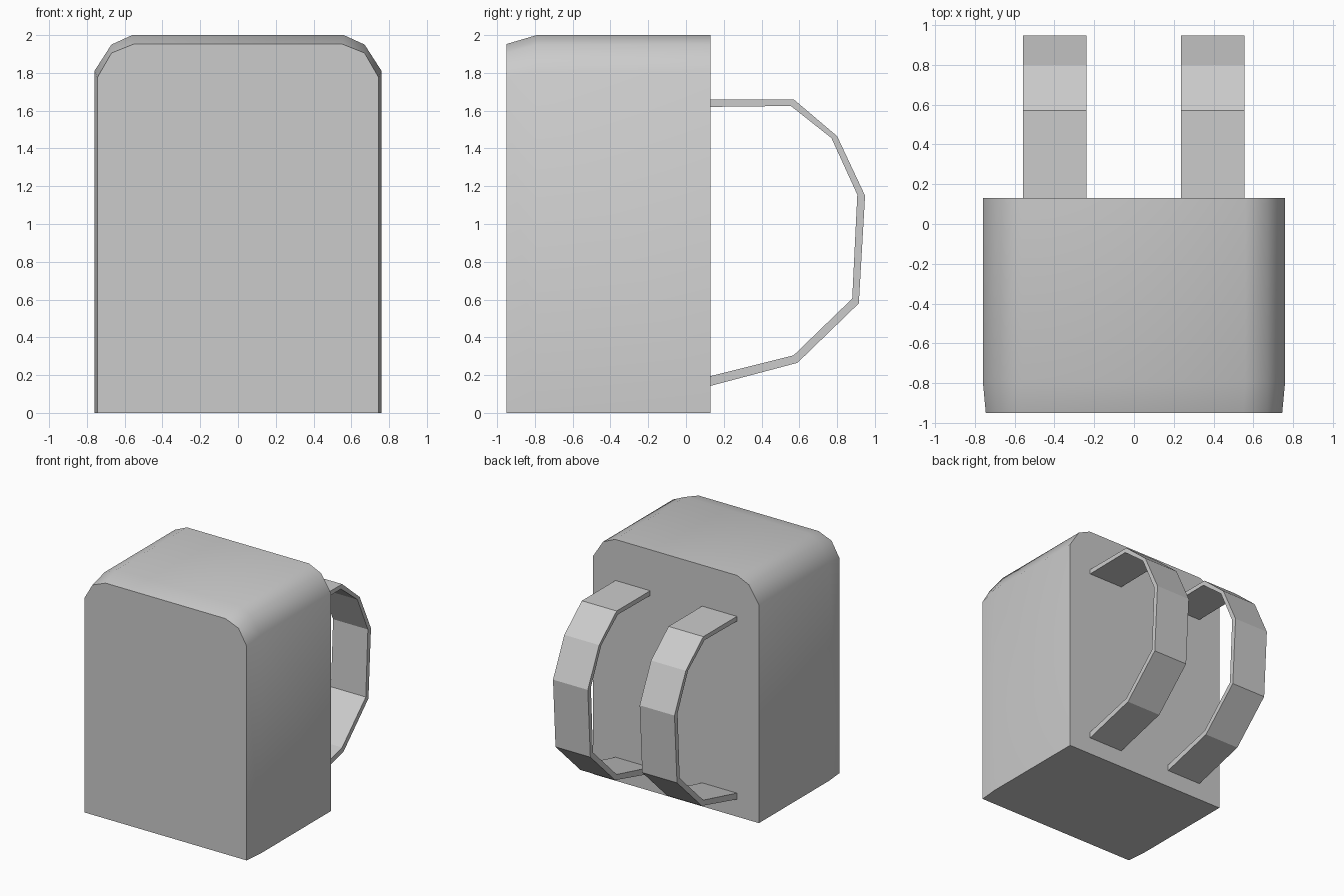
import bpy, math

if "Cube" in bpy.data.objects:
    bpy.data.objects.remove(bpy.data.objects["Cube"])


def loft(name, rings):
    """Solid skinned through matching closed rings, capped at both ends."""
    n = len(rings[0])
    verts = [p for ring in rings for p in ring]
    faces = [tuple(range(n))[::-1],
             tuple(range(n * (len(rings) - 1), n * len(rings)))]
    for r in range(len(rings) - 1):
        for i in range(n):
            j = (i + 1) % n
            faces.append((r * n + i, r * n + j, (r + 1) * n + j, (r + 1) * n + i))
    mesh = bpy.data.meshes.new(name)
    mesh.from_pydata(verts, [], faces)
    mesh.update()
    obj = bpy.data.objects.new(name, mesh)
    bpy.context.collection.objects.link(obj)
    return obj


def arch(y, half):
    """Symmetric body cross-section at depth y from its right half."""
    pts = half + [(-x, z) for x, z in reversed(half)]
    return [(x, y, z) for x, z in pts]


# Bag body: chamfer-topped block tapering slightly at the front
full = [(0.76, 0), (0.76, 1.81), (0.67, 1.95), (0.56, 2.0)]
front = [(0.745, 0), (0.745, 1.775), (0.67, 1.905), (0.55, 1.953)]
body = loft("bag_body", [arch(0.13, full), arch(-0.79, full), arch(-0.95, front)])
bpy.context.view_layer.objects.active = body
body.select_set(True)
bpy.ops.object.shade_smooth_by_angle(angle=math.radians(40))
body.select_set(False)

# Shoulder straps: thin faceted loops on the back
outer = [(0.13, 1.66), (0.57, 1.66), (0.80, 1.465), (0.948, 1.15),
         (0.915, 0.58), (0.59, 0.265), (0.13, 0.143)]
inner = [(0.13, 1.62), (0.555, 1.625), (0.77, 1.455), (0.907, 1.155),
         (0.88, 0.605), (0.57, 0.305), (0.13, 0.195)]
outline = outer + inner[::-1]
for side, x0 in (("left", -0.558), ("right", 0.237)):
    loft(f"{side}_strap", [[(x, y, z) for y, z in outline]
                           for x in (x0 + 0.319, x0)])

# Make all normals face outward
for obj in bpy.context.collection.objects:
    bpy.context.view_layer.objects.active = obj
    bpy.ops.object.mode_set(mode='EDIT')
    bpy.ops.mesh.select_all(action='SELECT')
    bpy.ops.mesh.normals_make_consistent(inside=False)
    bpy.ops.object.mode_set(mode='OBJECT')
